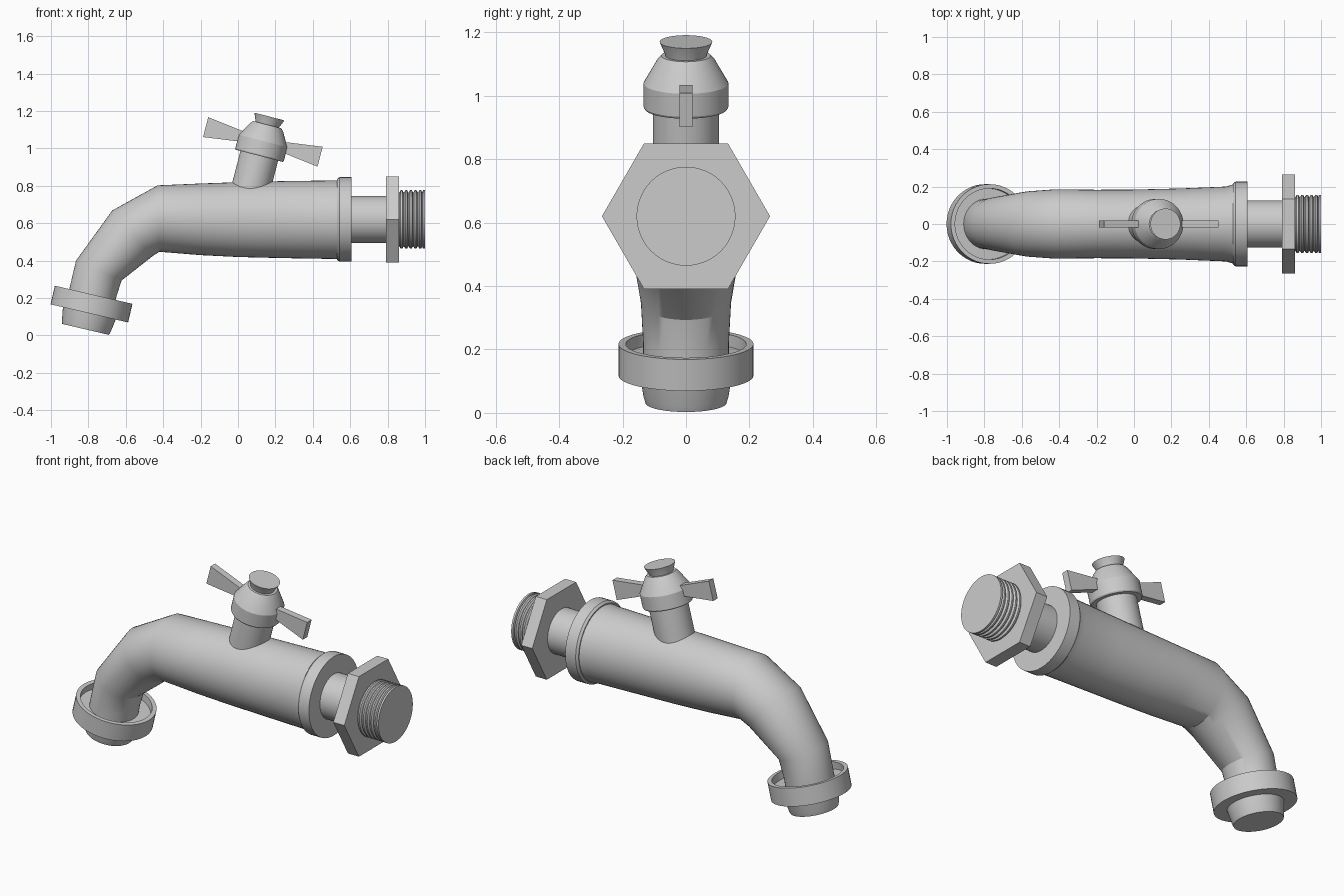
import bpy, bmesh, math
from mathutils import Vector

if "Cube" in bpy.data.objects:
    bpy.data.objects.remove(bpy.data.objects["Cube"])

SEG = 48


def finish(name, bm, smooth=True):
    bmesh.ops.recalc_face_normals(bm, faces=bm.faces)
    mesh = bpy.data.meshes.new(name)
    bm.to_mesh(mesh)
    bm.free()
    ob = bpy.data.objects.new(name, mesh)
    bpy.context.collection.objects.link(ob)
    if smooth:
        bpy.ops.object.select_all(action='DESELECT')
        ob.select_set(True)
        bpy.context.view_layer.objects.active = ob
        bpy.ops.object.shade_smooth_by_angle(angle=math.radians(28))
    return ob


def loft(name, rings, smooth=True):
    """Skin a list of point rings and cap both ends."""
    bm = bmesh.new()
    loops = [[bm.verts.new(p) for p in ring] for ring in rings]
    n = len(loops[0])
    for a, b in zip(loops, loops[1:]):
        for i in range(n):
            j = (i + 1) % n
            bm.faces.new((a[i], a[j], b[j], b[i]))
    bm.faces.new(loops[0])
    bm.faces.new(loops[-1])
    return finish(name, bm, smooth)


def lathe(name, base, axis, profile, seg=SEG, smooth=True):
    """Spin (height, radius) pairs around an axis lying in the XZ plane."""
    base, w = Vector(base), Vector(axis).normalized()
    v = Vector((0, 1, 0))
    u = v.cross(w)
    rings = []
    for h, r in profile:
        rings.append([base + w * h + (v * math.cos(t) + u * math.sin(t)) * r
                      for t in (2 * math.pi * i / seg for i in range(seg))])
    return loft(name, rings, smooth)


# Curved body: top point (x, z), bottom point (x, z), half width in y
sections = [
    (0.54, 0.829, 0.54, 0.408, 0.214),
    (0.49, 0.828, 0.49, 0.409, 0.200),
    (0.25, 0.825, 0.25, 0.413, 0.190),
    (0.00, 0.819, 0.00, 0.419, 0.184),
    (-0.20, 0.812, -0.20, 0.429, 0.183),
    (-0.43, 0.802, -0.42, 0.447, 0.185),
    (-0.672, 0.668, -0.455, 0.425, 0.175),
    (-0.866, 0.40, -0.623, 0.293, 0.142),
    (-0.905, 0.235, -0.652, 0.20, 0.135),
    (-0.92, 0.165, -0.67, 0.11, 0.135),
]
rings = []
for tx, tz, bx, bz, hy in sections:
    mid = Vector(((tx + bx) / 2, 0, (tz + bz) / 2))
    up = Vector((tx, 0, tz)) - mid
    side = Vector((0, hy, 0))
    rings.append([mid + up * math.cos(t) + side * math.sin(t)
                  for t in (2 * math.pi * i / SEG for i in range(SEG))])
loft("body", rings)

# Inlet side: flange, neck, hex nut, threaded end
X = (1, 0, 0)
lathe("flange", (0.53, 0, 0.62), X, [(0, 0.216), (0.012, 0.226), (0.078, 0.226)])
lathe("neck", (0.58, 0, 0.62), X, [(0, 0.126), (0.24, 0.126)])
lathe("hex_nut", (0.79, 0, 0.62), X, [(0, 0.265), (0.07, 0.265)], seg=6, smooth=False)
thread = [(0, 0.145)]
for i in range(5):
    h = 0.008 + i * 0.025
    thread += [(h, 0.145), (h + 0.007, 0.156), (h + 0.016, 0.156), (h + 0.022, 0.145)]
thread += [(0.134, 0.156), (0.145, 0.156)]
lathe("threaded_end", (0.855, 0, 0.62), X, thread)

# Outlet collar with a recessed top, and tapered nozzle
tip, spout_axis = (-0.815, 0, 0.032), (0.228, 0, 0.974)
lathe("nozzle", tip, spout_axis, [(0, 0.128), (0.02, 0.134), (0.10, 0.147)])
lathe("collar", tip, spout_axis,
      [(0.088, 0.213), (0.19, 0.213), (0.19, 0.19), (0.15, 0.19)])

# Tilted valve: stem, hub and cap, measured down from the cap centre
a = math.radians(14.5)
axis = Vector((math.sin(a), 0, math.cos(a)))
across = Vector((math.cos(a), 0, -math.sin(a)))
top = Vector((0.168, 0, 1.17))
lathe("valve_stem", top, axis, [(-0.48, 0.104), (-0.18, 0.104)])
lathe("handle_hub", top, axis,
      [(-0.217, 0.130), (-0.21, 0.134), (-0.135, 0.134), (-0.058, 0.09), (-0.045, 0.078)])
lathe("handle_cap", top, axis, [(-0.06, 0.062), (-0.04, 0.066), (0, 0.083)])

# Flared wings on both sides of the hub
hub = top - axis * 0.14
for name, s in (("left_wing", -1), ("right_wing", 1)):
    loft(name, [[hub + across * s * d + axis * h * k + Vector((0, y, 0))
                 for y, k in ((-0.02, -1), (0.02, -1), (0.02, 1), (-0.02, 1))]
                for d, h in ((0.08, 0.024), (0.316, 0.055))], smooth=False)
